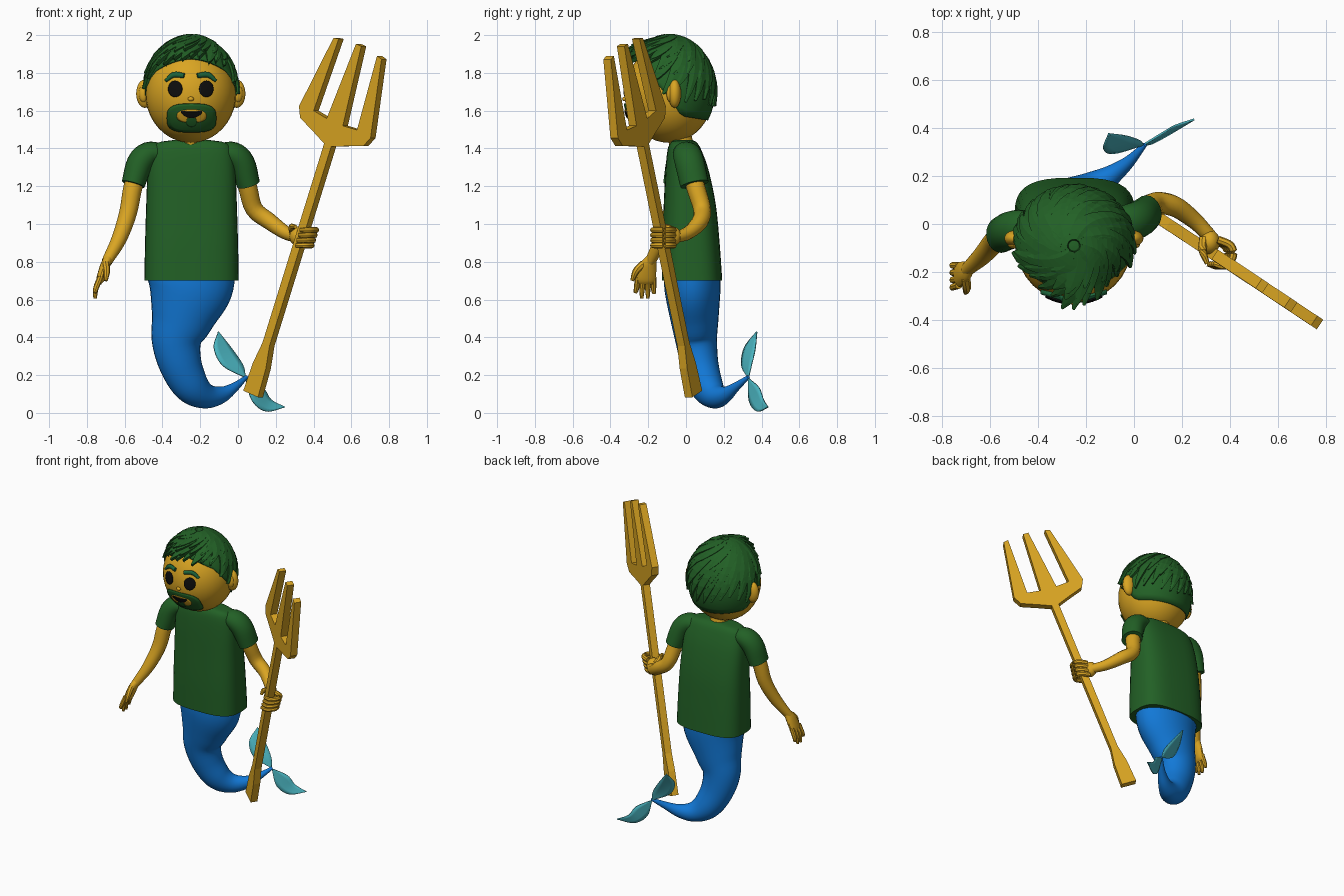
import bpy, bmesh, math, random
from math import sin, cos, pi
from mathutils import Vector

random.seed(4)
old = bpy.data.objects.get("Cube")
if old:
    bpy.data.objects.remove(old, do_unlink=True)


def material(name, rgb):
    m = bpy.data.materials.new(name)
    m.use_nodes = True
    m.diffuse_color = (*rgb, 1)
    m.node_tree.nodes["Principled BSDF"].inputs["Base Color"].default_value = (*rgb, 1)
    return m


GOLD = material("golden", (.70, .376, .016))
GREEN = material("dark green", (.016, .118, .019))
BROW = material("brow green", (.012, .13, .045))
BLUE = material("tail blue", (.006, .19, .68))
TEAL = material("fin teal", (.07, .46, .53))
BLACK = material("black", (.004, .004, .004))


def build(name, verts, faces, mat, angle=40):
    me = bpy.data.meshes.new(name)
    me.from_pydata([tuple(v) for v in verts], [], faces)
    bm = bmesh.new()
    bm.from_mesh(me)
    bmesh.ops.recalc_face_normals(bm, faces=bm.faces)
    bm.to_mesh(me)
    bm.free()
    me.materials.append(mat)
    ob = bpy.data.objects.new(name, me)
    bpy.context.collection.objects.link(ob)
    if angle:
        bpy.ops.object.select_all(action='DESELECT')
        ob.select_set(True)
        bpy.context.view_layer.objects.active = ob
        bpy.ops.object.shade_smooth_by_angle(angle=math.radians(angle))
    return ob


def solidify(ob, thickness, offset=0):
    mod = ob.modifiers.new("thickness", 'SOLIDIFY')
    mod.thickness, mod.offset = thickness, offset


def spline(rows, steps):
    """Smooth interpolation through rows of numbers."""
    rows = [Vector(r) for r in rows]
    p = [2 * rows[0] - rows[1]] + rows + [2 * rows[-1] - rows[-2]]
    out = []
    for i in range(1, len(p) - 2):
        a, b, c, d = p[i - 1:i + 3]
        for k in range(steps):
            t = k / steps
            out.append(.5 * (2 * b + (c - a) * t + (2 * a - 5 * b + 4 * c - d) * t * t
                             + (3 * b - a - 3 * c + d) * t ** 3))
    return out + [rows[-1]]


def superpoint(a, e):
    s, c = sin(a), cos(a)
    return (math.copysign(abs(c) ** (2 / e), c), math.copysign(abs(s) ** (2 / e), s))


def loft(name, rows, mat, sides=20, steps=4, e=2, flat=False):
    """Skin over sections given as x, y, z, width radius, depth radius."""
    pts = spline(rows, steps)
    verts, faces = [], []
    for i, p in enumerate(pts):
        tan = (pts[min(i + 1, len(pts) - 1)] - pts[max(i - 1, 0)])[:3]
        tan = Vector((0, 0, 1)) if flat else Vector(tan).normalized()
        u = Vector((0, 1, 0)).cross(tan).normalized()
        v = tan.cross(u)
        for j in range(sides):
            cx, cy = superpoint(2 * pi * j / sides, e)
            verts.append(Vector(p[:3]) + u * cx * p[3] + v * cy * p[4])
    for i in range(len(pts) - 1):
        for j in range(sides):
            k = (j + 1) % sides
            faces.append((i * sides + j, i * sides + k, (i + 1) * sides + k, (i + 1) * sides + j))
    faces += [tuple(range(sides)), tuple(range(len(verts) - sides, len(verts)))]
    return build(name, verts, faces, mat)


def tube(name, pts, radii, mat=GOLD, sides=12, steps=4):
    return loft(name, [(*p, r, r) for p, r in zip(pts, radii)], mat, sides, steps)


def ball(name, loc, radii, mat):
    bm = bmesh.new()
    bmesh.ops.create_uvsphere(bm, u_segments=32, v_segments=20, radius=1)
    verts = [Vector(loc) + Vector([a * b for a, b in zip(v.co, radii)]) for v in bm.verts]
    faces = [[v.index for v in f.verts] for f in bm.faces]
    bm.free()
    return build(name, verts, faces, mat, 60)


# Tail, shirt and neck
loft("tail", [(-.247, .033, .76, .235, .15), (-.255, .035, .65, .222, .148),
              (-.295, .045, .5, .168, .128), (-.325, .055, .38, .132, .11),
              (-.302, .075, .25, .112, .098), (-.245, .11, .14, .095, .088),
              (-.17, .155, .09, .068, .065), (-.09, .205, .095, .045, .042),
              (-.02, .26, .135, .025, .025), (.045, .33, .19, .01, .01)], BLUE, 28, 5)
loft("shirt", [(-.246, .032, .70, .25, .16), (-.246, .026, .9, .246, .152),
               (-.246, .02, 1.1, .24, .138), (-.246, .006, 1.28, .232, .115),
               (-.246, -.008, 1.39, .215, .09), (-.246, -.012, 1.43, .18, .07),
               (-.246, -.015, 1.445, .09, .05)], GREEN, 36, 4, 3, True)
tube("neck", [(-.25, -.015, 1.38), (-.25, -.03, 1.45), (-.25, -.04, 1.54)], [.07, .062, .065])

# Sleeves and arms
loft("left_sleeve", [(-.1, 0, 1.375, .05, .06), (-.03, .005, 1.37, .066, .075),
                     (.02, .02, 1.32, .07, .078), (.055, .045, 1.21, .062, .076)], GREEN)
loft("right_sleeve", [(-.4, -.01, 1.375, .05, .06), (-.47, -.015, 1.37, .066, .075),
                      (-.52, -.028, 1.32, .07, .078), (-.555, -.045, 1.21, .062, .076)], GREEN)
tube("left_arm", [(.01, .02, 1.33), (.05, .05, 1.2), (.085, .085, 1.08), (.165, .075, 1.015),
                  (.25, .015, .955), (.315, -.05, .93)], [.05, .05, .047, .044, .036, .03])
tube("right_arm", [(-.51, -.02, 1.33), (-.555, -.05, 1.2), (-.582, -.075, 1.06),
                   (-.63, -.13, .92), (-.695, -.19, .8)], [.05, .05, .047, .04, .028])

# Open right hand
loft("right_palm", [(-.685, -.18, .82, .024, .028), (-.705, -.2, .775, .026, .046),
                    (-.728, -.212, .71, .022, .052), (-.738, -.214, .685, .014, .045)], GOLD, 14)
for i in range(4):
    y, end = -.254 + .027 * i, (.635, .605, .605, .63)[i]
    tube(f"right_finger_{i + 1}", [(-.728, y, .72), (-.752, y - .008 + .003 * i, .66),
                                   (-.757, y - .014 + .006 * i, end)], [.016, .0145, .009], sides=8)
tube("right_thumb", [(-.7, -.225, .79), (-.695, -.265, .75), (-.7, -.285, .7)], [.02, .018, .01], sides=8)

# Left hand closed round the shaft
ball("left_palm", (.315, -.075, .935), (.042, .05, .052), GOLD)
for i in range(4):
    z, d = .887 + .027 * i, .008 * i
    tube(f"left_finger_{i + 1}", [(.325 + d, -.065, z), (.378 + d, -.09, z), (.388 + d, -.135, z),
                                  (.355 + d, -.175, z), (.305 + d, -.165, z)],
         [.017, .017, .016, .015, .011], sides=8)
tube("left_thumb", [(.29, -.06, .96), (.285, -.11, .985), (.305, -.165, .985)], [.02, .017, .01], sides=8)

# Trident: half profile mirrored about the shaft, then extruded
half = [(.05, 0), (.044, .16), (.024, .28), (.024, 1.405), (.11, 1.44), (.215, 1.48),
        (.243, 1.535), (.163, 1.95), (.13, 1.957), (.147, 1.545), (.055, 1.535), (.018, 1.97)]
outline = half + [(-t, s) for t, s in reversed(half)]
base = Vector((.08, .04, .1))
axis = Vector((.29, -.191, .937)).normalized()
normal = axis.cross(Vector((.77, -.515, -.35))).normalized()
side = normal.cross(axis)
n = len(outline)
verts = [base + side * t + axis * s + normal * d for d in (-.024, .024) for t, s in outline]
build("trident", verts, [tuple(range(n)), tuple(range(n, 2 * n))]
      + [(i, (i + 1) % n, n + (i + 1) % n, n + i) for i in range(n)], GOLD, 0)


# Tail fin lobes spanned between two edge curves
def lobe(name, edge_a, edge_b):
    a, b = spline(edge_a, 6), spline(edge_b, 6)
    verts = [p.lerp(q, k / 4) for p, q in zip(a, b) for k in range(5)]
    faces = [(5 * i + k, 5 * i + k + 1, 5 * i + k + 6, 5 * i + k + 5)
             for i in range(len(a) - 1) for k in range(4)]
    solidify(build(name, verts, faces, TEAL), .008)


root = (.04, .33, .185)
lobe("upper_fin", [root, (-.08, .295, .25), (-.127, .31, .345), (-.105, .375, .43)],
     [root, (.027, .345, .25), (-.03, .365, .335), (-.105, .375, .43)])
lobe("lower_fin", [root, (.13, .385, .135), (.175, .41, .07), (.25, .435, .03)],
     [root, (.075, .335, .065), (.15, .375, .008), (.25, .435, .03)])

# Head and ears
C = Vector((-.25, -.09, 1.69))
R = Vector((.24, .235, .26))
ball("head", C, R, GOLD)
for label, s in (("left", 1), ("right", -1)):
    ball(label + "_ear", (C.x + s * .243, -.06, 1.69), (.046, .034, .075), GOLD)
    ball(label + "_inner_ear", (C.x + s * .25, -.083, 1.69), (.025, .02, .045), GOLD)


def on_face(x, z, lift):
    d = 1 - ((x - C.x) / R.x) ** 2 - ((z - C.z) / R.z) ** 2
    return Vector((x, C.y - R.y * math.sqrt(max(d, 0)) - lift, z))


def patch(name, x, z, rx, rz, mat, lift, e=2, bend=0):
    """Thin plate that follows the curve of the face."""
    rings, sides = 6, 32
    verts, faces = [on_face(x, z, lift)], []
    for r in range(1, rings + 1):
        for j in range(sides):
            cx, cz = superpoint(2 * pi * j / sides, e)
            cx, cz = cx * r / rings, cz * r / rings
            verts.append(on_face(x + rx * cx, z + rz * cz + bend * cx * cx, lift))
    for j in range(sides):
        k = (j + 1) % sides
        faces.append((0, 1 + j, 1 + k))
        for r in range(rings - 1):
            o = 1 + r * sides
            faces.append((o + j, o + k, o + sides + k, o + sides + j))
    solidify(build(name, verts, faces, mat), .006)


# Face details
for label, s in (("left", 1), ("right", -1)):
    patch(label + "_eye", C.x + s * .082, 1.715, .037, .043, BLACK, .008)
    brow = [on_face(C.x + s * x, z, .006) for x, z in ((.035, 1.785), (.09, 1.79), (.133, 1.758))]
    loft(label + "_brow", [(*p, w, .012) for p, w in zip(brow, (.013, .015, .008))], BROW, 10)
ball("nose", on_face(C.x, 1.662, .002), (.016, .012, .012), GOLD)
patch("beard", -.246, 1.562, .13, .075, GREEN, .007, 3.2)
patch("mouth_surround", -.246, 1.572, .078, .034, GOLD, .011, 2.5)
patch("chin_tuft", -.246, 1.542, .028, .026, GREEN, .014)
patch("mouth", -.246, 1.578, .056, .016, BLACK, .016, 2, .016)


# Hair: a shell down to the hairline, covered by swept locks
def hairline(a):
    keys = [(-1, -.5), (-.3, -.42), (0, -.08), (.5, .42), (1, .66)]
    f = cos(a)
    for (f0, c0), (f1, c1) in zip(keys, keys[1:]):
        if f <= f1:
            break
    return math.acos(c0 + (c1 - c0) * (f - f0) / (f1 - f0))


def hair_point(a, phi, k):
    return C + Vector((R.x * sin(a) * sin(phi), -R.y * cos(a) * sin(phi), .278 * cos(phi))) * k


N, M = 48, 14
verts = [hair_point(2 * pi * j / N, hairline(2 * pi * j / N) * (i + .01) / M, 1.045 - .03 * (i / M) ** 3)
         for i in range(M + 1) for j in range(N)]
faces = [(i * N + j, i * N + (j + 1) % N, (i + 1) * N + (j + 1) % N, (i + 1) * N + j)
         for i in range(M) for j in range(N)]
solidify(build("hair_shell", verts, faces + [tuple(range(N))], GREEN), .01, -1)


def lock(name, a0, reach, width, k, swirl):
    verts, faces, steps = [], [], 8
    for i in range(steps + 1):
        t = i / steps
        a = a0 + swirl * (1 - t)
        phi = .1 + (hairline(a) * reach - .1) * t
        w = width * (1 - t ** 3) / max(sin(phi), .25) + .01
        push = Vector((0, -.085, -.01)) * max(cos(a), 0) ** 6 * t * t
        for s in (-1, 0, 1):
            verts.append(hair_point(a + s * w, phi, k + .012 * (s == 0) - .02 * t + .012 * s) + push)
    for i in range(steps):
        for s in (0, 1):
            o = 3 * i + s
            faces.append((o, o + 1, o + 4, o + 3))
    solidify(build(name, verts, faces, GREEN, 0), .022)


for layer, (count, reach, k) in enumerate(((26, .98, 1.055), (20, .78, 1.075), (11, .55, 1.085))):
    for i in range(count):
        a = 2 * pi * (i + layer / 3) / count
        back = .84 if cos(a) < -.1 else 1.02
        lock(f"hair_lock_{layer + 1}_{i + 1}", a, reach * back * random.uniform(.92, 1.06),
             random.uniform(.14, .2), k + random.uniform(-.008, .008), .7)
